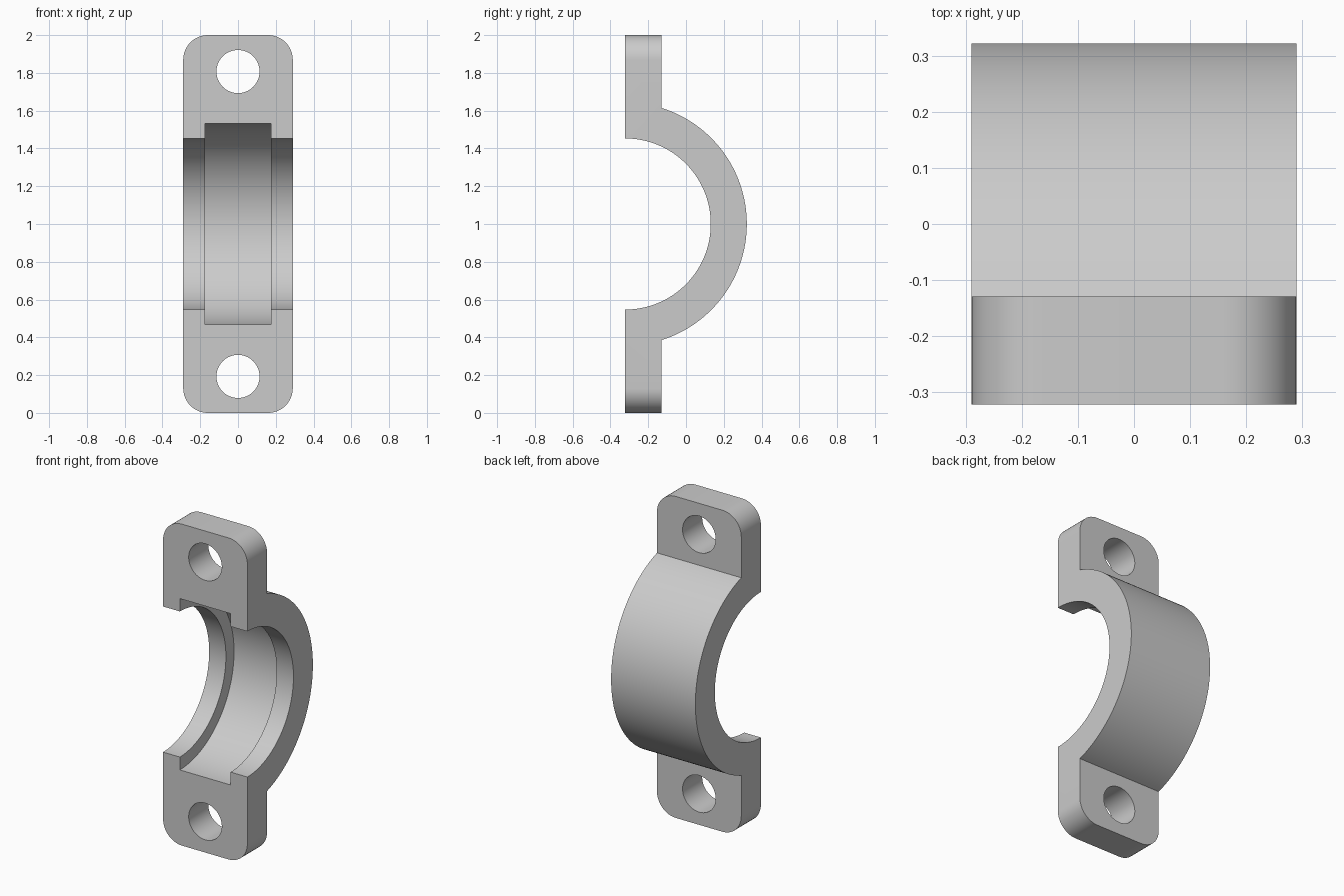
import bpy, bmesh
from math import pi, sin, cos, asin
from mathutils import Matrix

if "Cube" in bpy.data.objects:
    bpy.data.objects.remove(bpy.data.objects["Cube"], do_unlink=True)

FRONT, BACK = -0.322, -0.129      # flange faces in y
HALF_W, MID = 0.29, 1.0
R_OUT, R_IN, R_GROOVE = 0.644, 0.453, 0.533
SEG = 64

grey = bpy.data.materials.new("light grey metal")
grey.use_nodes = True
colour = (0.6, 0.6, 0.6, 1)
grey.diffuse_color = colour
grey.node_tree.nodes["Principled BSDF"].inputs["Base Color"].default_value = colour


def add_object(name, bm):
    mesh = bpy.data.meshes.new(name)
    bmesh.ops.recalc_face_normals(bm, faces=bm.faces)
    bm.to_mesh(mesh)
    bm.free()
    mesh.materials.append(grey)
    obj = bpy.data.objects.new(name, mesh)
    bpy.context.collection.objects.link(obj)
    return obj


def arc(radius, start, end):
    """Points (y, z) about the bore axis; angle 0 points to the back."""
    angles = [start + (end - start) * i / SEG for i in range(SEG + 1)]
    return [(FRONT + radius * cos(a), MID + radius * sin(a)) for a in angles]


def cylinder(name, radius, depth, axis, location):
    bm = bmesh.new()
    turn = Matrix.Rotation(pi / 2, 4, axis)
    bmesh.ops.create_cone(bm, cap_ends=True, segments=SEG * 2, radius1=radius,
                          radius2=radius, depth=depth,
                          matrix=Matrix.Translation(location) @ turn)
    return add_object(name, bm)


# Clamp half: side profile of the arch and its two flanges, extruded across
tip = asin((BACK - FRONT) / R_OUT)
profile = ([(FRONT, 2), (BACK, 2)] + arc(R_OUT, pi / 2 - tip, tip - pi / 2)
           + [(BACK, 0), (FRONT, 0)] + arc(R_IN, -pi / 2, pi / 2))
bm = bmesh.new()
face = bm.faces.new([bm.verts.new((-HALF_W, y, z)) for y, z in profile])
ext = bmesh.ops.extrude_face_region(bm, geom=[face])
moved = [v for v in ext["geom"] if isinstance(v, bmesh.types.BMVert)]
bmesh.ops.translate(bm, verts=moved, vec=(2 * HALF_W, 0, 0))

# Rounded flange corners
corners = [e for e in bm.edges
           if all(abs(v.co.z - MID) > 0.99 for v in e.verts)
           and abs(e.verts[0].co.x - e.verts[1].co.x) < 0.01]
bmesh.ops.bevel(bm, geom=corners, offset=0.13, offset_type='OFFSET',
                segments=12, profile=0.5, affect='EDGES')
clamp = add_object("clamp_half", bm)

# Inner groove and the two bolt holes
cutters = [cylinder("groove_cutter", R_GROOVE, 0.35, 'Y', (0, FRONT, MID))]
for side in (-1, 1):
    cutters.append(cylinder("bolt_hole_cutter", 0.114, 1, 'X',
                            (0, FRONT, MID + side * 0.807)))

bpy.ops.object.select_all(action='DESELECT')
bpy.context.view_layer.objects.active = clamp
clamp.select_set(True)
for cutter in cutters:
    cutter.hide_render = True
    mod = clamp.modifiers.new("cut", 'BOOLEAN')
    mod.operation = 'DIFFERENCE'
    mod.solver = 'EXACT'
    mod.object = cutter
    bpy.ops.object.modifier_apply(modifier=mod.name)
    bpy.data.objects.remove(cutter, do_unlink=True)

bpy.ops.object.shade_smooth_by_angle(angle=pi / 6)
